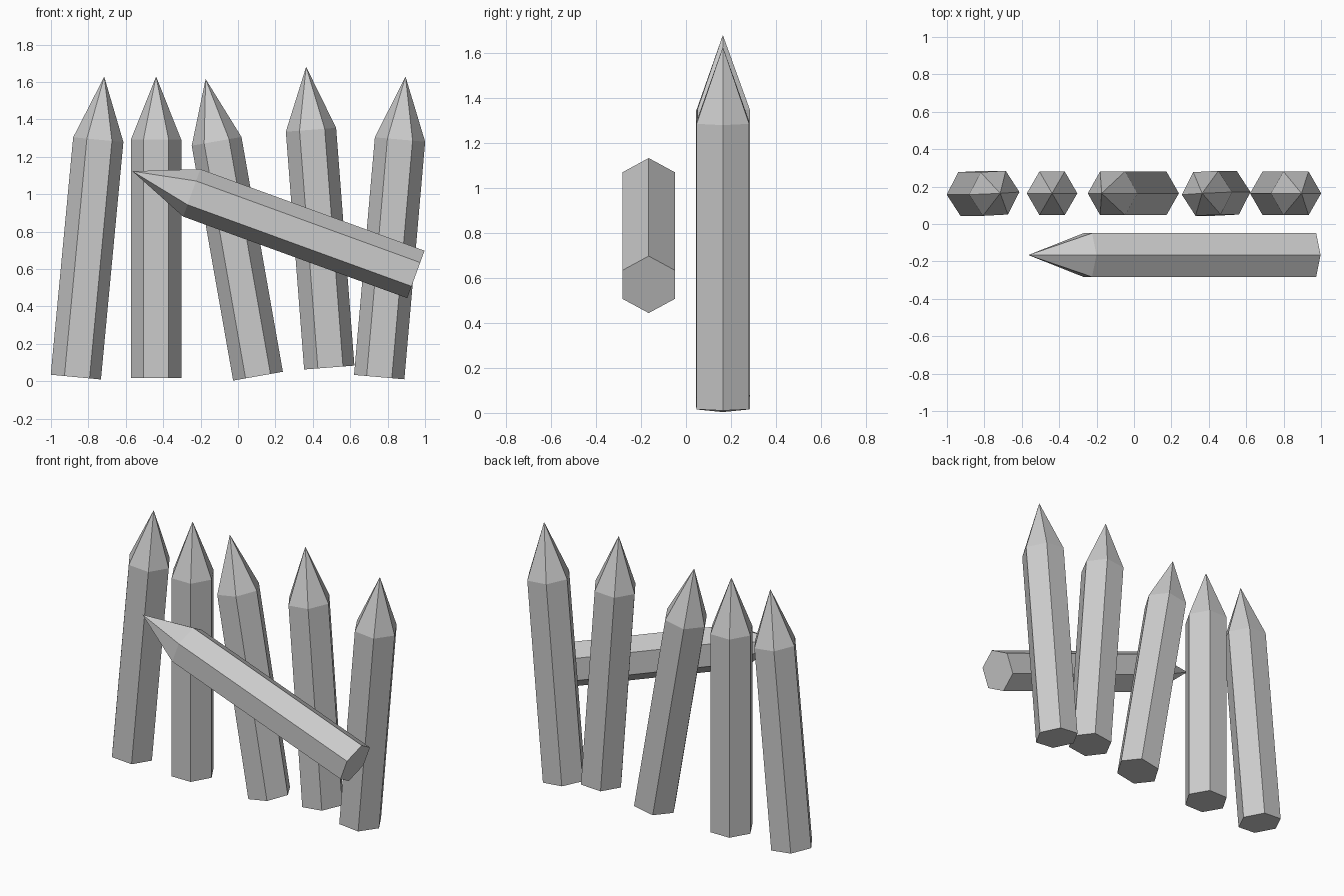
import bpy, bmesh
from math import radians, sin, cos, pi
from mathutils import Matrix

if "Cube" in bpy.data.objects:
    bpy.data.objects.remove(bpy.data.objects["Cube"])

RADIUS, SHOULDER, LENGTH = 0.135, 1.275, 1.613


def stake(name, base, lean, twist=0):
    """Hexagonal post with a six-sided point, leaning in the x-z plane."""
    bm = bmesh.new()
    ring = [(RADIUS * cos(i * pi / 3), RADIUS * sin(i * pi / 3)) for i in range(6)]
    low = [bm.verts.new((x, y, 0)) for x, y in ring]
    high = [bm.verts.new((x, y, SHOULDER)) for x, y in ring]
    tip = bm.verts.new((0, 0, LENGTH))
    bm.faces.new(low[::-1])
    for i in range(6):
        j = (i + 1) % 6
        bm.faces.new((low[i], low[j], high[j], high[i]))
        bm.faces.new((high[i], high[j], tip))
    mesh = bpy.data.meshes.new(name)
    bm.to_mesh(mesh)
    bm.free()
    obj = bpy.data.objects.new(name, mesh)
    obj.matrix_world = (Matrix.Translation(base)
                        @ Matrix.Rotation(radians(lean), 4, 'Y')
                        @ Matrix.Rotation(radians(twist), 4, 'Z'))
    bpy.context.collection.objects.link(obj)


# Upright pickets: base x, base z, lean, twist about own axis
pickets = [(-0.867, 0.022, 5.4, 3),
           (-0.438, 0.016, 0, 0),
           (0.107, 0.027, -10, 0),
           (0.488, 0.073, -4.4, 3),
           (0.755, 0.022, 5.0, 0)]
for n, (x, z, lean, twist) in enumerate(pickets, 1):
    stake(f"picket_{n}", (x, 0.164, z), lean, twist)

# Slanted rail lying across the front
stake("cross_rail", (0.951, -0.166, 0.571), -70)
